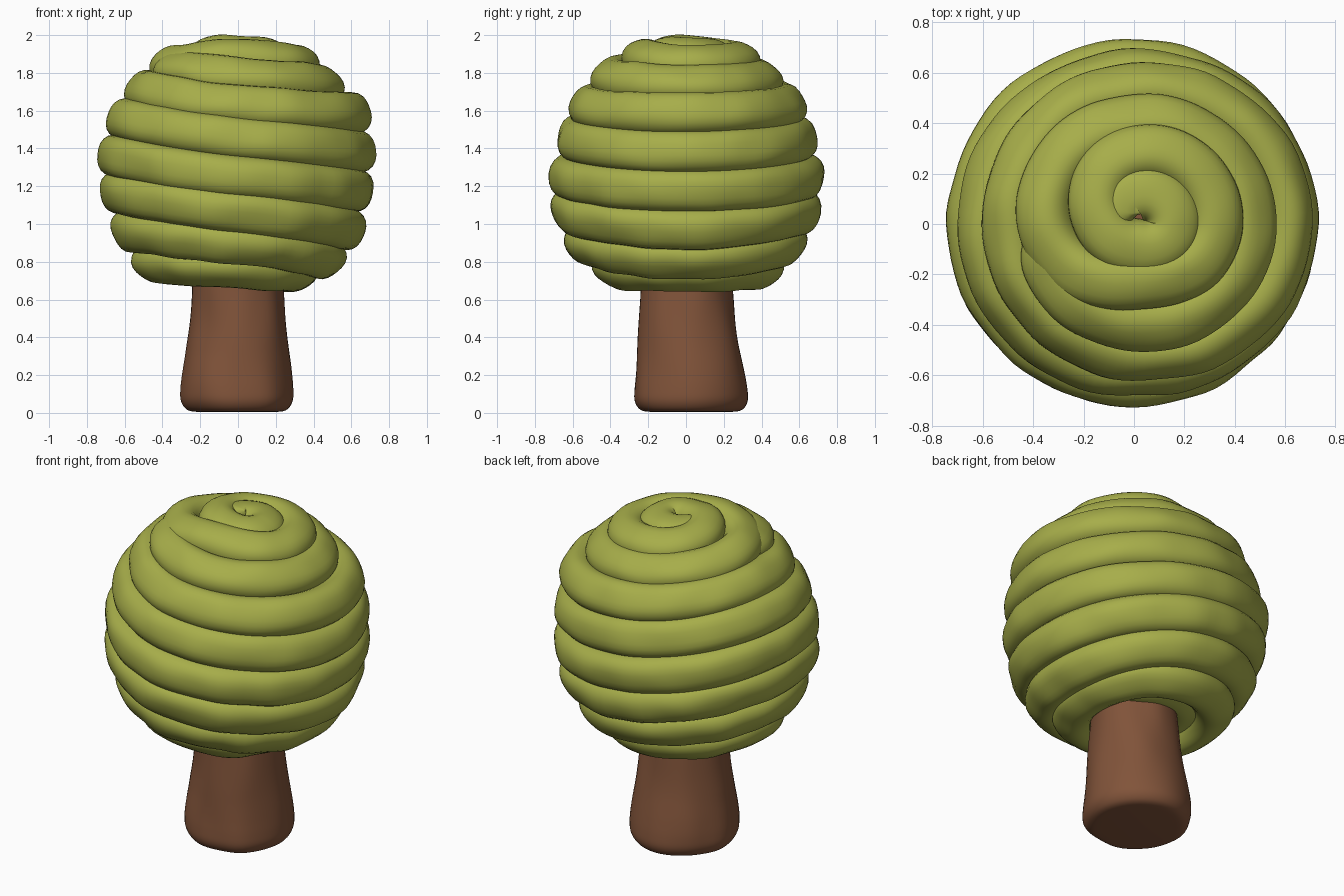
import bpy, bmesh, math
from mathutils import Vector, noise

if "Cube" in bpy.data.objects:
    bpy.data.objects.remove(bpy.data.objects["Cube"])


def material(name, col):
    m = bpy.data.materials.new(name)
    m.diffuse_color = (*col, 1)
    m.use_nodes = True
    m.node_tree.nodes["Principled BSDF"].inputs["Base Color"].default_value = m.diffuse_color
    return m


GREEN = material("leaf green clay", (0.385, 0.42, 0.068))
BROWN = material("bark brown clay", (0.22, 0.088, 0.042))


def finish(name, bm, mat):
    bmesh.ops.recalc_face_normals(bm, faces=bm.faces)
    me = bpy.data.meshes.new(name)
    bm.to_mesh(me)
    bm.free()
    me.materials.append(mat)
    me.polygons.foreach_set("use_smooth", [True] * len(me.polygons))
    ob = bpy.data.objects.new(name, me)
    bpy.context.collection.objects.link(ob)
    return ob


def skin(bm, rings, closed=False):
    # bridge rings of points, then join or cap the ends
    vs = [[bm.verts.new(p) for p in r] for r in rings]
    n = len(vs[0])
    for a, b in zip(vs, vs[1:] + (vs[:1] if closed else [])):
        for i in range(n):
            j = (i + 1) % n
            bm.faces.new((a[i], a[j], b[j], b[i]))
    if not closed:
        bm.faces.new(vs[0])
        bm.faces.new(vs[-1])


def catmull(pts, t, closed=False):
    n = len(pts)
    i = math.floor(t) if closed else max(0, min(int(t), n - 2))
    f = t - i
    p = [Vector(pts[(i + k) % n if closed else max(0, min(n - 1, i + k))])
         for k in (-1, 0, 1, 2)]
    return 0.5 * (2 * p[1] + (p[2] - p[0]) * f
                  + (2 * p[0] - 5 * p[1] + 4 * p[2] - p[3]) * f * f
                  + (3 * p[1] - p[0] - 3 * p[2] + p[3]) * f ** 3)


STEP, SIDES = 24, 24


def rope(name, pts, closed, phase=0):
    # pts: radius and height every quarter turn (back, right, front, left)
    def point(t):
        r, z = catmull(pts, t, closed)
        a = math.pi / 2 * (1 - t + phase)
        return Vector((r * math.cos(a), r * math.sin(a), z))

    last = len(pts) if closed else len(pts) - 1
    rings = []
    for s in range(last * STEP + (0 if closed else 1)):
        t = s / STEP
        p = point(t)
        tan = (point(t + .02) - point(t - .02)).normalized()
        n = p - Vector((0, 0, 1.3))
        n = (n - tan * n.dot(tan)).normalized()
        b = tan.cross(n)
        # rounded rope ends
        e = 1 if closed else min(1, t / .6, (last - t) / .3)
        cap = max(.05, math.sqrt(1 - (1 - e) ** 2))
        ring = []
        for k in range(SIDES):
            a = 2 * math.pi * k / SIDES
            c, d = math.cos(a), math.sin(a)
            q = 1 / (abs(c) ** 2.5 + abs(d) ** 2.5) ** .4
            v = p + (n * c * .102 + b * d * .112) * q * cap
            v += n * .013 * noise.noise(v * 5)
            ring.append(v)
        rings.append(ring)
    bm = bmesh.new()
    skin(bm, rings, closed)
    finish(name, bm, GREEN)


# Spiral on the crown, from the curled tip to its own outer turn
rope("crown_spiral", [(.02, 1.87), (.115, 1.885), (.155, 1.88), (.09, 1.89), (.125, 1.89),
                      (.275, 1.86), (.32, 1.84), (.225, 1.87), (.35, 1.83),
                      (.40, 1.76), (.45, 1.73), (.39, 1.77), (.36, 1.82)], False, 1)

# Tilted coils below, lower on the right than on the left
COILS = [[(.53, 1.63), (.60, 1.58), (.51, 1.62), (.49, 1.70)],
         [(.59, 1.45), (.63, 1.38), (.58, 1.45), (.59, 1.55)],
         [(.63, 1.25), (.62, 1.18), (.62, 1.25), (.64, 1.36)],
         [(.61, 1.07), (.57, .98), (.61, 1.07), (.63, 1.17)],
         [(.53, .90), (.46, .82), (.53, .90), (.57, .97)],
         [(.40, .77), (.31, .75), (.38, .77), (.45, .80)],
         [(.26, .79), (.24, .80), (.25, .79), (.28, .82)]]
for i, c in enumerate(COILS):
    rope(f"foliage_coil_{i + 1}", c, True)

# Hidden clay core behind the coils
bm = bmesh.new()
bmesh.ops.create_uvsphere(bm, u_segments=32, v_segments=20, radius=.52)
bmesh.ops.translate(bm, verts=bm.verts, vec=(0, 0, 1.32))
finish("foliage_core", bm, BROWN)

# Trunk: flared, slightly lumpy, leaning back at the foot
TRUNK = [(.20, .005), (.25, .01), (.28, .03), (.298, .07), (.298, .13), (.288, .22),
         (.272, .34), (.258, .46), (.247, .58), (.238, .70), (.23, .85)]
rings = []
for s in range(61):
    r, z = catmull(TRUNK, s * (len(TRUNK) - 1) / 60)
    ring = []
    for k in range(48):
        a = 2 * math.pi * k / 48
        d = Vector((math.cos(a), math.sin(a), 0))
        lump = 1 + .05 * noise.noise(Vector((d.x * 1.6, d.y * 1.6, z * 3)))
        ring.append(d * r * lump + Vector((0, .025 * max(0, 1 - z / .7), max(0, z))))
    rings.append(ring)
bm = bmesh.new()
skin(bm, rings)
finish("trunk", bm, BROWN)
